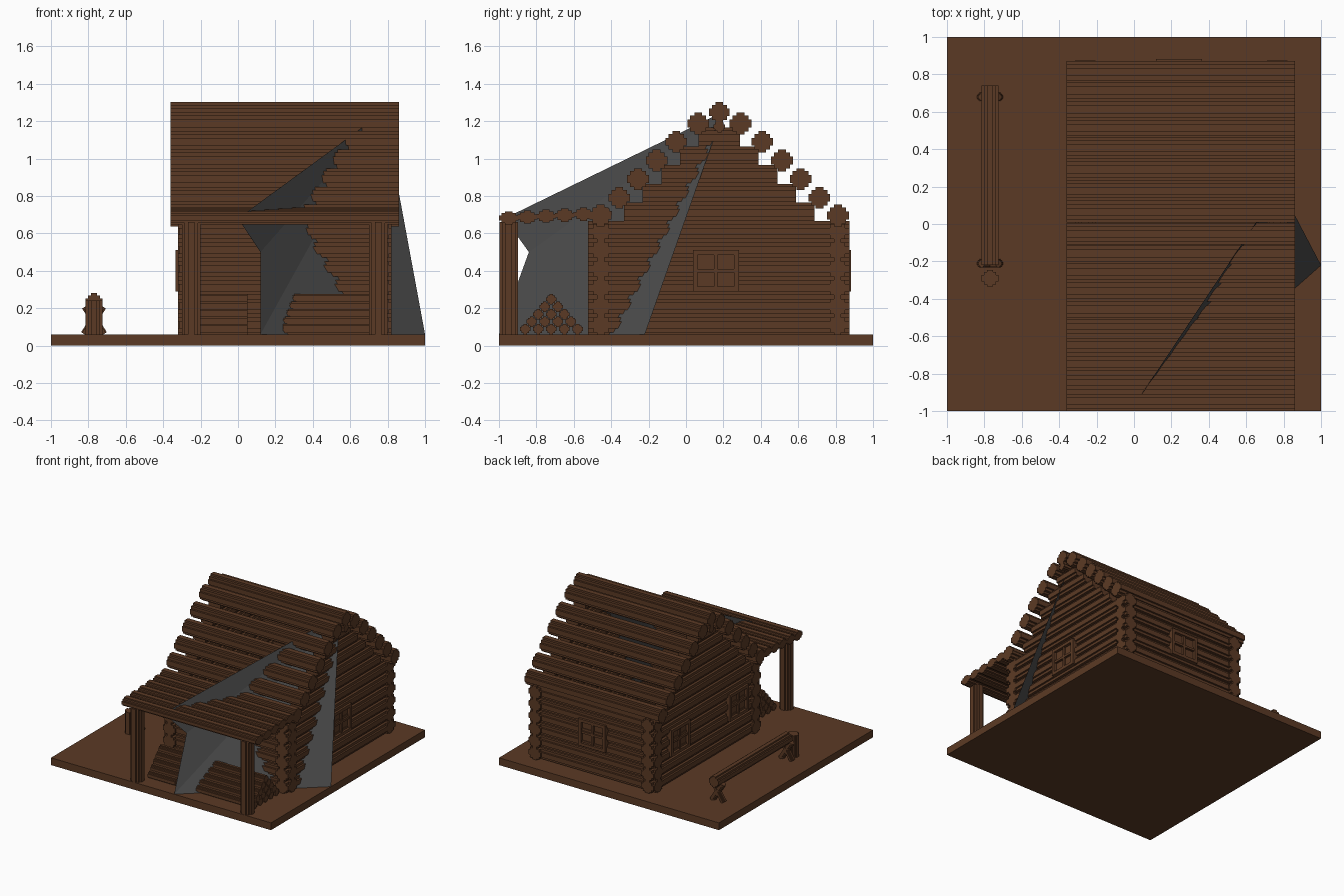
import bpy, bmesh
from mathutils import Vector

if "Cube" in bpy.data.objects:
    bpy.data.objects.remove(bpy.data.objects["Cube"])


def material(name, rgb):
    m = bpy.data.materials.new(name)
    m.diffuse_color = (*rgb, 1)
    m.use_nodes = True
    m.node_tree.nodes["Principled BSDF"].inputs["Base Color"].default_value = m.diffuse_color
    return m


WOOD = material("brown wood", (0.105, 0.042, 0.018))
GREY = material("dark grey", (0.075, 0.075, 0.075))


def finish(name, bm, mat=WOOD):
    bmesh.ops.recalc_face_normals(bm, faces=bm.faces)
    me = bpy.data.meshes.new(name)
    bm.to_mesh(me)
    bm.free()
    me.materials.append(mat)
    ob = bpy.data.objects.new(name, me)
    bpy.context.collection.objects.link(ob)
    return ob


# stepped log cross-section
QUARTER = [(1, .36), (.73, .36), (.73, .73), (.36, .73), (.36, 1)]
SECTION = (QUARTER + [(-u, v) for u, v in reversed(QUARTER)]
           + [(-u, -v) for u, v in QUARTER] + [(u, -v) for u, v in reversed(QUARTER)])


def log(bm, a, b, r, rv=None):
    a, b = Vector(a), Vector(b)
    d = (b - a).normalized()
    u = d.cross(Vector((0, 0, 1)))
    u = Vector((1, 0, 0)) if u.length < 1e-4 else u.normalized()
    v = u.cross(d)
    rings = [[bm.verts.new(p + u * s * r + v * t * (rv or r)) for s, t in SECTION] for p in (a, b)]
    n = len(SECTION)
    for i in range(n):
        j = (i + 1) % n
        bm.faces.new((rings[0][i], rings[0][j], rings[1][j], rings[1][i]))
    for ring in rings:
        bm.faces.new(ring)


def box(bm, lo, hi):
    vs = bmesh.ops.create_cube(bm, size=1)["verts"]
    for v in vs:
        v.co = Vector([lo[k] + (v.co[k] + .5) * (hi[k] - lo[k]) for k in range(3)])


# ground slab
bm = bmesh.new()
box(bm, (-1, -1, 0), (1, 1, .06))
finish("base_slab", bm)

# four log walls
R = .055
X0, X1, Y0, Y1, YC = -.26, .765, -.455, .81, .178
bm = bmesh.new()
for i in range(6):
    z = .11 + .1 * i
    for y in (Y0, Y1):
        log(bm, (-.32, y, z), (.82, y, z), R)
    for x in (X0, X1):
        log(bm, (x, -.525, z), (x, .875, z), R)
finish("log_walls", bm)

# gable ends
bm = bmesh.new()
for i in range(5):
    z = .71 + .1 * i
    h = 1.22 - z
    for x in (X0, X1):
        log(bm, (x, YC - h, z), (x, YC + h, z), R)
finish("gable_logs", bm)

# roof logs, mirrored about the ridge
bm = bmesh.new()
log(bm, (-.36, YC, 1.247), (.86, YC, 1.247), R)
log(bm, (-.36, YC, 1.17), (.86, YC, 1.17), .03)
for dy, z in [(.113, 1.187), (.23, 1.09), (.335, .99), (.435, .89), (.535, .79), (.635, .695)]:
    for s in (-1, 1):
        log(bm, (-.36, YC + s * dy, z), (.86, YC + s * dy, z), .058)
finish("roof_logs", bm)

# porch roof planks and posts
bm = bmesh.new()
for i in range(6):
    y, z = -.948 + .1 * i, .682 + .005 * i
    log(bm, (-.36, y, z), (.86, y, z), .053, .035)
finish("porch_roof", bm)
bm = bmesh.new()
for x in (-.25, .75):
    log(bm, (x, -.948, .06), (x, -.948, .66), .05)
finish("porch_posts", bm)

# firewood stacks on the porch
bm = bmesh.new()
for xa, xb in ((-.2, .05), (.24, .76)):
    for row in range(5):
        for k in range(5 - row):
            y = -.72 + (k - (4 - row) / 2) * .07
            z = .088 + row * .04
            log(bm, (xa, y, z), (xb, y, z), .028)
finish("firewood_stacks", bm)


# windows: frame, cross bars and pane
def window(name, centre, axis, side):
    bm = bmesh.new()

    def part(u0, u1, z0, z1, d0, d1):
        lo, hi = [0, 0, z0], [0, 0, z1]
        a, o = axis, 1 - axis
        lo[o], hi[o] = centre[o] + u0, centre[o] + u1
        lo[a], hi[a] = sorted((centre[a] + side * d0, centre[a] + side * d1))
        box(bm, lo, hi)
    z0, z1, w, t = .29, .51, .11, .025
    part(-w, w, z0, z1, -.04, -.005)
    for s in (-1, 1):
        part(s * w - t / 2, s * w + t / 2, z0, z1, -.04, .018)
    for z in (z0, z1 - t):
        part(-w - .012, w + .012, z, z + t, -.04, .018)
    part(-.009, .009, z0, z1, -.04, .012)
    part(-w, w, .392, .41, -.04, .012)
    finish(name, bm)


window("right_window", (X1 + R, .16), 0, 1)
window("left_front_window", (X0 - R, -.22), 0, -1)
window("left_back_window", (X0 - R, .54), 0, -1)
window("back_window", (.24, Y1 + R), 1, 1)

# hitching rail on crossed legs
bm = bmesh.new()
log(bm, (-.77, -.22, .235), (-.77, .74, .235), .045)
for y in (-.21, .68):
    for s in (-1, 1):
        log(bm, (-.77 + s * .05, y, .06), (-.77 - s * .045, y, .21), .022)
log(bm, (-.77, -.29, .06), (-.77, -.29, .24), .045)
finish("hitching_rail", bm)

# slanting grey sheet that cuts through the cabin
bm = bmesh.new()
q, a, b, c, d = [bm.verts.new(p) for p in (
    (.78, .2, 1.25), (1, -.22, .06), (.12, -1, .06), (.12, -.84, .5), (0, -.97, .68))]
for tri in ((q, a, b), (q, b, c), (q, c, d)):
    bm.faces.new(tri)
finish("slanting_sheet", bm, GREY)
